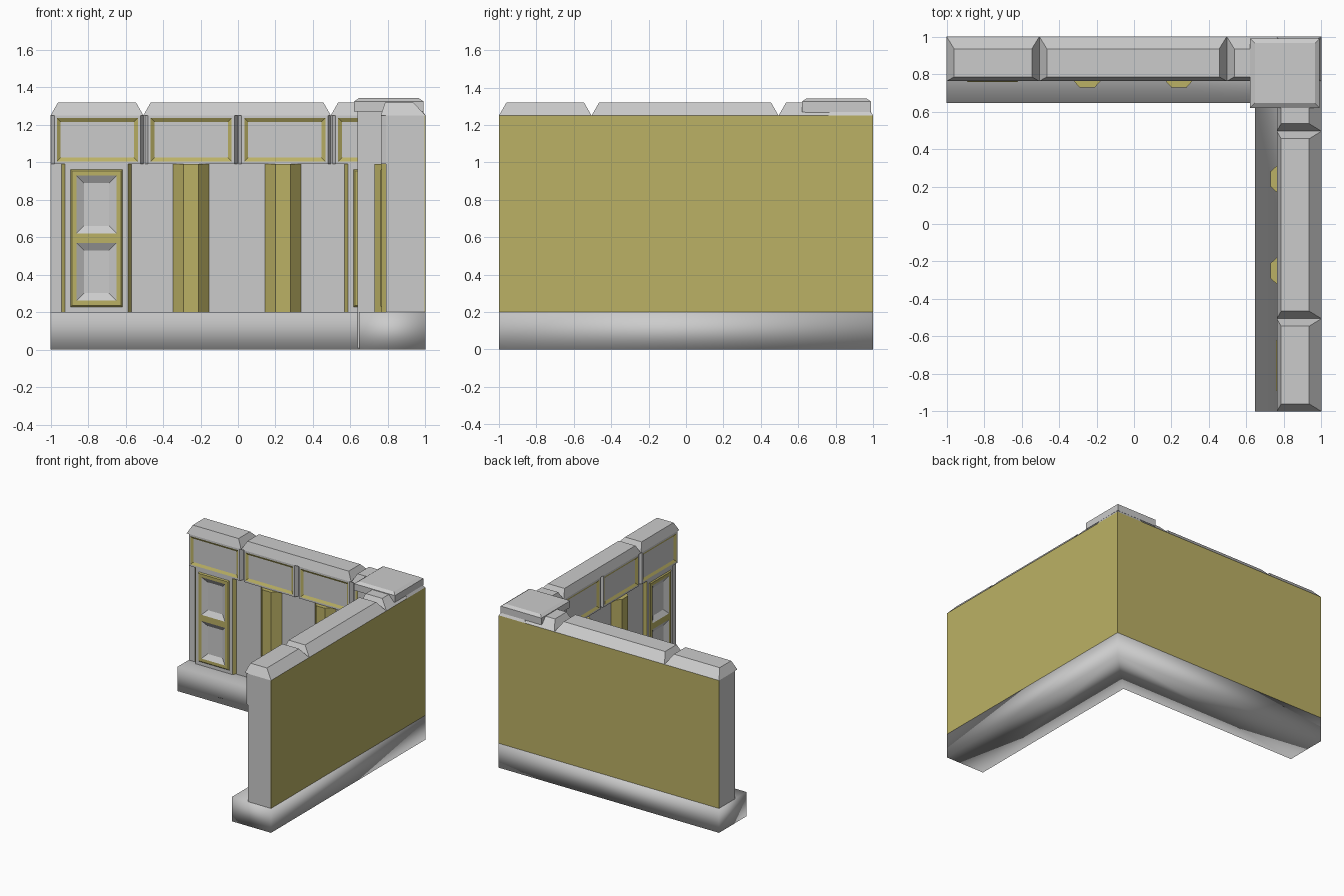
import bpy, bmesh

if "Cube" in bpy.data.objects:
    bpy.data.objects.remove(bpy.data.objects["Cube"])


def material(name, colour):
    m = bpy.data.materials.new(name)
    m.diffuse_color = (*colour, 1)
    m.use_nodes = True
    m.node_tree.nodes["Principled BSDF"].inputs["Base Color"].default_value = m.diffuse_color
    return m


GREY = material("grey_stone", (0.8, 0.8, 0.8))
GOLD = material("gold_trim", (0.50, 0.44, 0.13))


def finish(bm, name, swap=False, smooth=False):
    """Turn a bmesh into an object; swap mirrors it across the corner diagonal."""
    if swap:
        for v in bm.verts:
            v.co.x, v.co.y = v.co.y, v.co.x
        bmesh.ops.reverse_faces(bm, faces=bm.faces[:])
    for f in bm.faces:
        f.smooth = smooth
    mesh = bpy.data.meshes.new(name)
    mesh.materials.append(GREY)
    mesh.materials.append(GOLD)
    bm.to_mesh(mesh)
    bm.free()
    obj = bpy.data.objects.new(name, mesh)
    bpy.context.collection.objects.link(obj)
    return obj


def prism(points, z0, z1, top=None, mat=0):
    """Vertical solid over a plan outline, with an optional different top outline."""
    bm = bmesh.new()
    lo = [bm.verts.new((x, y, z0)) for x, y in points]
    hi = [bm.verts.new((x, y, z1)) for x, y in (top or points)]
    n = len(points)
    bm.faces.new(lo[::-1])
    bm.faces.new(hi)
    for i in range(n):
        j = (i + 1) % n
        bm.faces.new((lo[i], lo[j], hi[j], hi[i]))
    bmesh.ops.recalc_face_normals(bm, faces=bm.faces[:])
    for f in bm.faces:
        f.material_index = mat
    bm.normal_update()
    return bm


def rect(x0, x1, y0, y1):
    return [(x0, y0), (x1, y0), (x1, y1), (x0, y1)]


def slab(x0, x1, z0, z1, y_back, y_front, taper, mat=0):
    """Block whose sides slope in towards the front; returns its front face too."""
    plan = [(x0 + taper, y_front), (x1 - taper, y_front), (x1, y_back), (x0, y_back)]
    bm = prism(plan, z0, z1, mat=mat)
    return bm, min(bm.faces, key=lambda f: f.normal.y)


def inset(bm, face, thickness, depth, ring_mat):
    bm.normal_update()
    ring = bmesh.ops.inset_region(bm, faces=[face], thickness=thickness,
                                  depth=depth, use_even_offset=True)["faces"]
    for f in ring:
        f.material_index = ring_mat


def wall(tag, swap):
    # wall core, closing the recess behind the ribs and doors
    finish(prism(rect(-1, 0.99, 0.79, 0.995), 0.2, 1.25), tag + "_core", swap)

    # upper band: four blocks with gold-edged recessed panels
    for i in range(4):
        x0 = -1 + 0.5 * i
        bm, face = slab(x0, x0 + 0.5 - (0.01 if i == 3 else 0), 0.99, 1.25,
                        0.795, 0.762, 0.02)
        inset(bm, face, 0.014, 0, 0)
        inset(bm, face, 0.02, -0.012, 1)
        finish(bm, f"{tag}_band_block_{i + 1}", swap)

    # coping stones with V notches between them
    for i, (x0, x1) in enumerate([(-1, -0.505), (-0.505, 0.495), (0.495, 1)]):
        finish(prism(rect(x0, x1, 0.762, 1), 1.25, 1.32,
                     top=rect(x0 + 0.04, x1 - 0.04, 0.785, 0.935)),
               f"{tag}_coping_{i + 1}", swap)

    # gold ribs
    for i, x in enumerate((-0.25, 0.24)):
        bm, _ = slab(x - 0.1, x + 0.1, 0.2, 0.99, 0.795, 0.728, 0.06, mat=1)
        finish(bm, f"{tag}_rib_{i + 1}", swap)

    # two-panel doors with gold edges and gold frame
    for i, x in enumerate((-0.755, 0.755)):
        bm, face = slab(x - 0.19, x + 0.19, 0.2, 0.99, 0.795, 0.765, 0.022)
        for f in bm.faces:
            if abs(f.normal.x) > 0.3:
                f.material_index = 1
        inset(bm, face, 0.028, 0, 0)
        inset(bm, face, 0.008, 0.008, 1)
        face.material_index = 1
        cut = bmesh.ops.bisect_plane(
            bm, geom=[face] + list(face.edges) + list(face.verts),
            plane_co=(x, 0, 0.595), plane_no=(0, 0, 1))
        edge = max((e for e in cut["geom_cut"] if isinstance(e, bmesh.types.BMEdge)),
                   key=lambda e: e.calc_length())
        for f in list(edge.link_faces):
            inset(bm, f, 0.025, 0, 1)
            f.material_index = 0
            inset(bm, f, 0.04, -0.025, 0)
        finish(bm, f"{tag}_door_{i + 1}", swap)


wall("back_wall", False)
wall("side_wall", True)

# L-shaped plinth
finish(prism([(-1, 0.645), (0.645, 0.645), (0.645, -1), (1, -1), (1, 1), (-1, 1)], 0, 0.2),
       "plinth", smooth=True)

# gold cladding wrapping both outer faces
finish(prism([(-1, 0.99), (0.99, 0.99), (0.99, -1), (1, -1), (1, 1), (-1, 1)],
             0.2, 1.25, mat=1), "outer_cladding")

# corner pillar and its cap
finish(prism(rect(0.637, 0.985, 0.637, 0.985), 0.01, 1.28), "corner_pillar")
finish(prism(rect(0.62, 0.99, 0.62, 0.99), 1.27, 1.325), "cap_slab")
finish(prism(rect(0.62, 0.99, 0.62, 0.99), 1.325, 1.342,
             top=rect(0.645, 0.965, 0.645, 0.965)), "cap_bevel")
